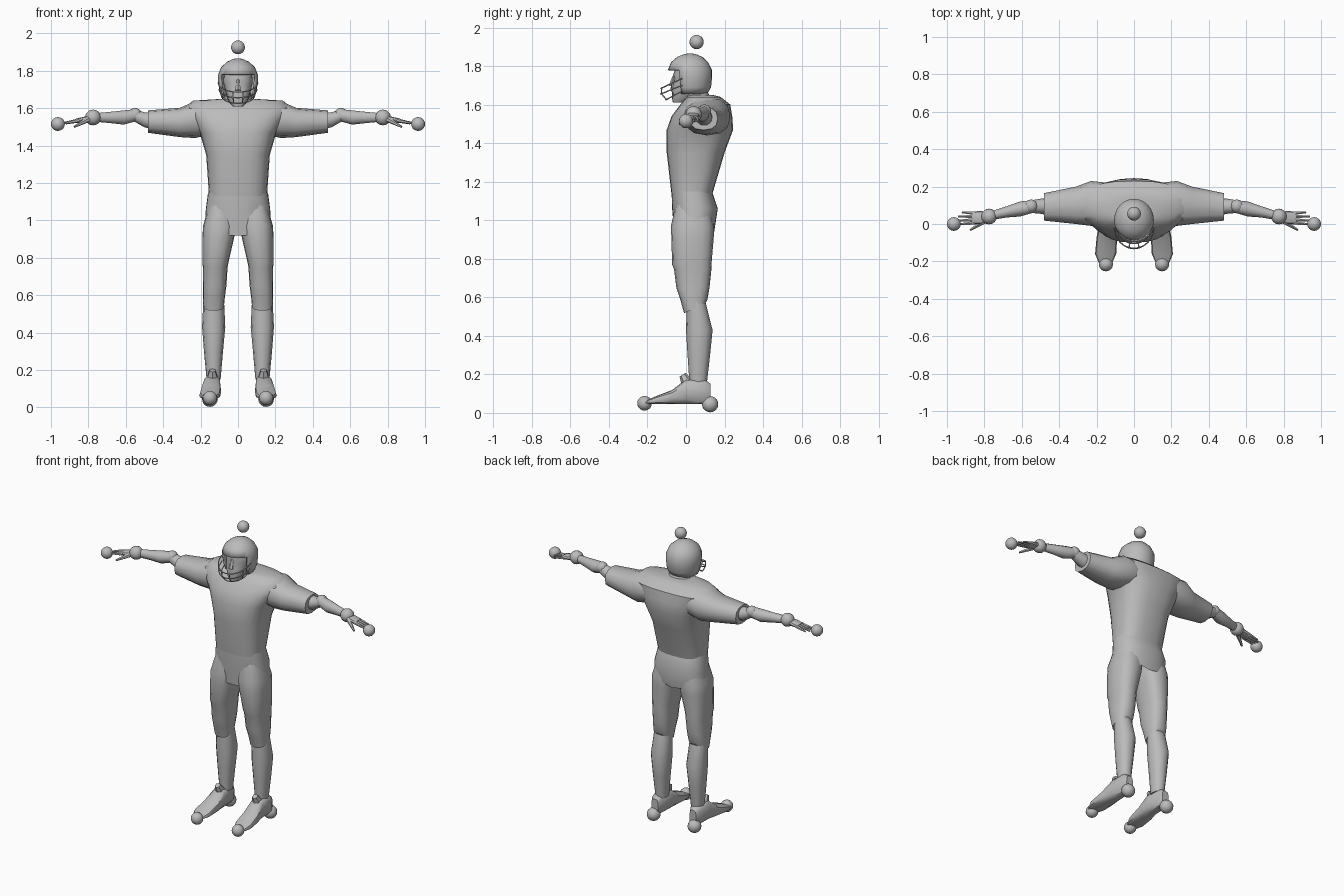
import bpy, bmesh, math
from mathutils import Vector

if "Cube" in bpy.data.objects:
    bpy.data.objects.remove(bpy.data.objects["Cube"])

GREY = (0.5, 0.5, 0.5, 1)
grey = bpy.data.materials.new("plain grey")
grey.use_nodes = True
grey.diffuse_color = GREY
grey.node_tree.nodes["Principled BSDF"].inputs["Base Color"].default_value = GREY


def finish(name, bm, mirror=False, angle=40, thickness=0):
    """Turn a bmesh into a smooth-shaded object, optionally mirrored or thickened."""
    bmesh.ops.recalc_face_normals(bm, faces=bm.faces)
    mesh = bpy.data.meshes.new(name)
    bm.to_mesh(mesh)
    bm.free()
    ob = bpy.data.objects.new(name, mesh)
    bpy.context.collection.objects.link(ob)
    mesh.materials.append(grey)
    bpy.ops.object.select_all(action="DESELECT")
    ob.select_set(True)
    bpy.context.view_layer.objects.active = ob
    bpy.ops.object.shade_smooth_by_angle(angle=math.radians(angle))
    if thickness:
        ob.modifiers.new("shell", "SOLIDIFY").thickness = thickness
    if mirror:
        ob.modifiers.new("mirror", "MIRROR").use_mirror_merge = False
    return ob


def loft(axis, rows, n=12, power=2.0, caps=True, warp=None):
    """Skin rounded sections; a row is (position on axis, a min, a max, b min, b max)."""
    bm = bmesh.new()
    a, b = [i for i in range(3) if i != axis]
    rings = []
    for r, (t, a0, a1, b0, b1) in enumerate(rows):
        ring = []
        for i in range(n):
            ang = math.tau * i / n
            c, s = math.cos(ang), math.sin(ang)
            co = Vector()
            co[axis] = t
            co[a] = (a0 + a1) / 2 + (a1 - a0) / 2 * math.copysign(abs(c) ** (2 / power), c)
            co[b] = (b0 + b1) / 2 + (b1 - b0) / 2 * math.copysign(abs(s) ** (2 / power), s)
            if warp and r == len(rows) - 1:
                warp(co)
            ring.append(bm.verts.new(co))
        rings.append(ring)
    for low, high in zip(rings, rings[1:]):
        for i in range(n):
            j = (i + 1) % n
            bm.faces.new((low[i], low[j], high[j], high[i]))
    if caps:
        bm.faces.new(rings[0])
        bm.faces.new(rings[-1])
    return bm


def limb(bm, start, end, r0, r1, sides=6):
    """Add a tapered stick between two points."""
    start, end = Vector(start), Vector(end)
    d = end - start
    turn = d.to_track_quat("Z", "Y").to_matrix().to_4x4()
    turn.translation = (start + end) / 2
    bmesh.ops.create_cone(bm, cap_ends=True, segments=sides, radius1=r0, radius2=r1,
                          depth=d.length, matrix=turn)


def ball(name, centre, radius, mirror=True):
    bm = bmesh.new()
    bmesh.ops.create_uvsphere(bm, u_segments=16, v_segments=10, radius=radius)
    bmesh.ops.translate(bm, verts=bm.verts, vec=centre)
    finish(name, bm, mirror)


# Jersey body with broad padded shoulders
finish("jersey", loft(2, [
    (1.13, -.155, .155, -.075, .135), (1.35, -.17, .17, -.1, .2),
    (1.47, -.205, .205, -.1, .245), (1.54, -.25, .25, -.075, .24),
    (1.6, -.29, .29, -.03, .23), (1.64, -.24, .24, .005, .18),
    (1.65, -.08, .08, .02, .14)], 24, 2.6))


# Hip section with two front notches over the thighs
def hip_hem(co):
    x = abs(co.x)
    if co.y < .03:
        co.z = max(.92 if x < .08 else .97, 1.05 - 2.2 * abs(x - .11))
    else:
        co.z = .93 + .2 * x


finish("hips", loft(2, [
    (1.15, -.16, .16, -.075, .135), (1.06, -.172, .172, -.072, .165),
    (.95, -.178, .178, -.06, .145)], 32, 2.4, caps=False, warp=hip_hem))


# Padded trouser legs, hem dipping at the front
def knee_hem(co):
    co.z += .45 * (co.y - .04)


finish("trouser_legs", loft(2, [
    (1.1, .02, .15, -.05, .12), (.97, .01, .187, -.078, .145),
    (.91, .02, .19, -.076, .144), (.77, .052, .19, -.072, .132),
    (.745, .056, .187, -.062, .132), (.65, .062, .187, -.05, .122),
    (.59, .07, .187, -.03, .112), (.54, .075, .185, -.01, .1)],
    16, 2.5, warp=knee_hem), True)

# Lower legs
finish("shins", loft(2, [
    (.58, .075, .185, .005, .1), (.43, .068, .192, .0, .138),
    (.3, .08, .182, .008, .125), (.15, .093, .168, .018, .108)], 12, 2.2), True)

# Shoes with tongues
finish("shoes", loft(1, [
    (.128, .115, .165, .05, .15), (.1, .1, .18, .045, .172),
    (.0, .093, .185, .045, .175), (-.07, .09, .2, .045, .12),
    (-.16, .095, .208, .045, .085), (-.215, .12, .185, .045, .06)], 12, 2.8), True)
tongue = bmesh.new()
limb(tongue, (.137, .01, .15), (.137, -.018, .198), .035, .018)
finish("shoe_tongues", tongue, True)

# Sleeves and arms
finish("sleeves", loft(0, [
    (.14, .0, .22, 1.46, 1.63), (.23, -.01, .23, 1.44, 1.637),
    (.31, .0, .2, 1.445, 1.602), (.48, .018, .165, 1.468, 1.588)], 12, 2.4), True)
finish("upper_arms", loft(0, [
    (.45, .045, .14, 1.485, 1.575), (.5, .055, .135, 1.495, 1.58),
    (.56, .06, .125, 1.53, 1.595)], 10), True)
finish("forearms", loft(0, [
    (.54, .06, .128, 1.53, 1.597), (.61, .04, .12, 1.51, 1.59),
    (.68, .035, .095, 1.518, 1.582), (.78, .018, .062, 1.528, 1.572)], 10), True)

# Hands with spread fingers and a drooping thumb
finish("palms", loft(0, [
    (.77, .02, .06, 1.532, 1.568), (.82, .0, .07, 1.525, 1.555),
    (.865, .0, .066, 1.52, 1.545)], 10, 2.5), True)
fingers = bmesh.new()
for y, reach in ((.058, .92), (.04, .94), (.022, .945), (.006, .935)):
    limb(fingers, (.85, y, 1.534), (reach, y * 1.2 - .008, 1.518), .011, .005)
limb(fingers, (.8, .015, 1.54), (.875, -.032, 1.5), .015, .006)
finish("fingers", fingers, True)

# Joint marker balls
ball("elbow_balls", (.55, .095, 1.565), .036)
ball("wrist_balls", (.775, .04, 1.55), .042)
ball("fingertip_balls", (.963, .0, 1.515), .037)
ball("heel_balls", (.15, .125, .045), .042)
ball("toe_balls", (.15, -.215, .05), .038)
ball("crown_ball", (0, .055, 1.925), .037, False)

# Neck, head and nose
finish("neck", loft(2, [
    (1.56, -.1, .1, .0, .17), (1.65, -.075, .075, -.01, .12),
    (1.7, -.065, .065, -.02, .1)], 12))
finish("head", loft(2, [
    (1.61, -.028, .028, -.068, -.01), (1.635, -.05, .05, -.073, .04),
    (1.69, -.068, .068, -.072, .09), (1.735, -.078, .078, -.062, .1),
    (1.755, -.078, .078, -.066, .1), (1.81, -.07, .07, -.05, .09)], 16, 2.3))
nose = bmesh.new()
limb(nose, (0, -.06, 1.755), (0, -.074, 1.695), .006, .017, 5)
finish("nose", nose)

# Helmet shell with the face opening removed
helmet = loft(2, [
    (1.655, -.088, .088, -.07, .11), (1.69, -.1, .1, -.08, .13),
    (1.74, -.106, .106, -.09, .135), (1.78, -.106, .106, -.094, .135),
    (1.82, -.09, .09, -.078, .115), (1.848, -.058, .058, -.045, .085),
    (1.862, -.028, .028, -.01, .052), (1.866, -.008, .008, .012, .03)], 24)
opening = [f for f in helmet.faces if len(f.verts) > 4 and f.calc_center_median().z < 1.7
           or f.calc_center_median().z < 1.775 and f.calc_center_median().y < -.03]
bmesh.ops.delete(helmet, geom=opening, context="FACES")
finish("helmet", helmet, thickness=.008)

# Wire face guard: three bowed bars tied by uprights
guard = bmesh.new()


def bar_point(bar, ang):
    width, side_z, front_z, depth = bar
    s = math.sin(ang)
    return Vector((width * math.cos(ang), -.02 - depth * s, side_z + (front_z - side_z) * s))


bars = [(.106, 1.735, 1.685, .11), (.102, 1.7, 1.655, .112), (.09, 1.67, 1.625, .085)]
steps = 12
for bar in bars:
    for i in range(steps):
        limb(guard, bar_point(bar, math.pi * i / steps),
             bar_point(bar, math.pi * (i + 1) / steps), .0035, .0035, 5)
for i in (2, 5, 7, 10):
    for upper, lower in zip(bars, bars[1:]):
        limb(guard, bar_point(upper, math.pi * i / steps),
             bar_point(lower, math.pi * i / steps), .0035, .0035, 5)
finish("face_guard", guard)
